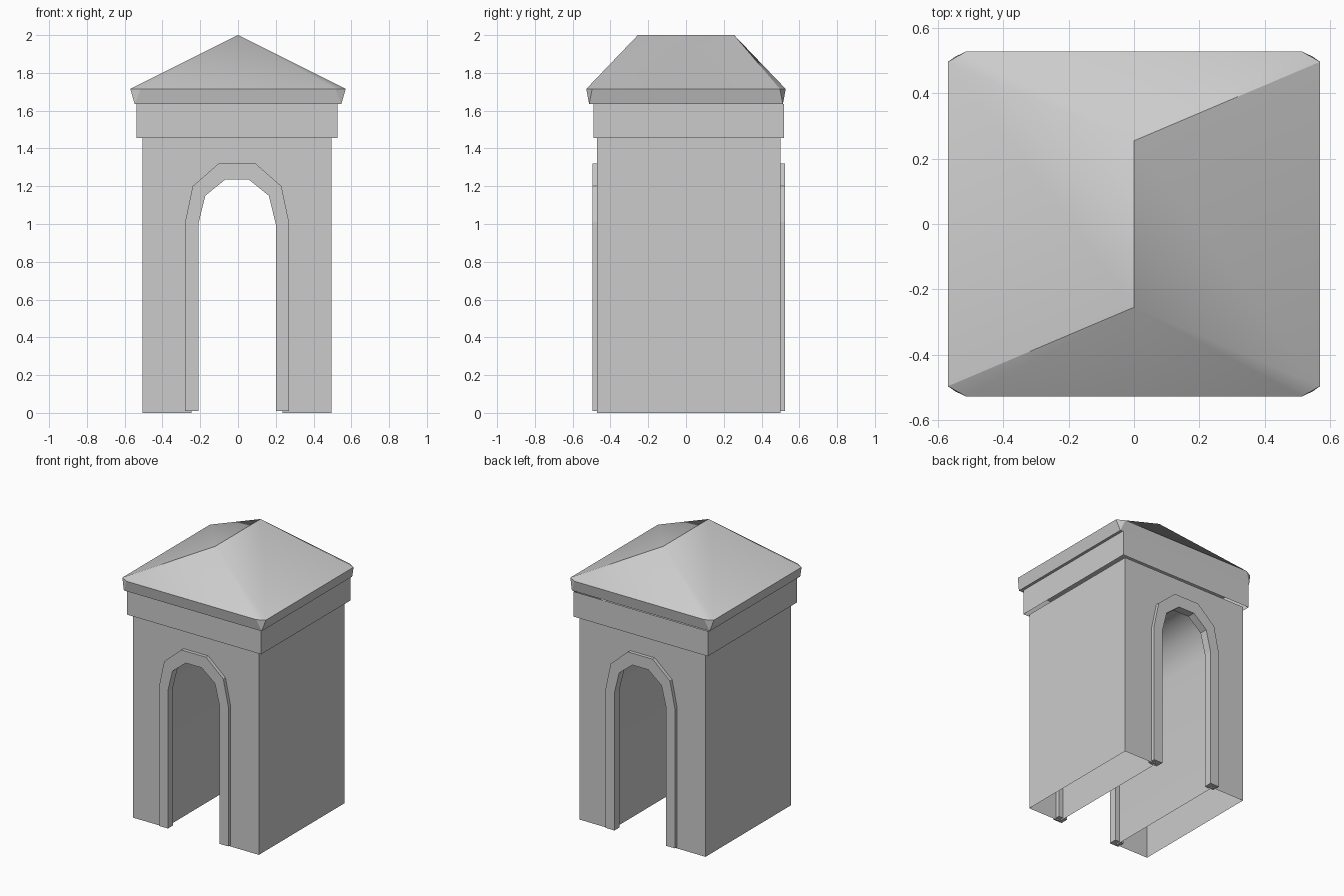
import bpy, bmesh, math

cube = bpy.data.objects.get("Cube")
if cube:
    bpy.data.objects.remove(cube, do_unlink=True)

stone = bpy.data.materials.new("grey_stone")
stone.use_nodes = True
stone.diffuse_color = (0.6, 0.6, 0.6, 1)
bsdf = next(n for n in stone.node_tree.nodes if n.type == 'BSDF_PRINCIPLED')
bsdf.inputs["Base Color"].default_value = (0.6, 0.6, 0.6, 1)
bsdf.inputs["Roughness"].default_value = 0.9

CX, CY = -0.005, 0.015  # centre of the walls


def finish(name, bm):
    bmesh.ops.recalc_face_normals(bm, faces=bm.faces[:])
    mesh = bpy.data.meshes.new(name)
    bm.to_mesh(mesh)
    bm.free()
    mesh.materials.append(stone)
    obj = bpy.data.objects.new(name, mesh)
    bpy.context.collection.objects.link(obj)
    return obj


def prism(name, outline, y0, y1, open_bottom=False, smooth_angle=0):
    """Extrude an (x, z) outline from y0 to y1."""
    bm = bmesh.new()
    front = [bm.verts.new((x + CX, y0, z)) for x, z in outline]
    back = [bm.verts.new((x + CX, y1, z)) for x, z in outline]
    bm.faces.new(front)
    bm.faces.new(back[::-1])
    n = len(outline)
    for i in range(n):
        j = (i + 1) % n
        if open_bottom and outline[i][1] == 0 and outline[j][1] == 0:
            continue
        bm.faces.new((front[i], back[i], back[j], front[j]))
    if smooth_angle:
        bm.normal_update()
        bmesh.ops.recalc_face_normals(bm, faces=bm.faces[:])
        for f in bm.faces:
            f.smooth = True
        for e in bm.edges:
            e.smooth = e.calc_face_angle(math.pi) < smooth_angle
    return finish(name, bm)


def arch(half, foot):
    """Left half of an arch, mirrored into a full path."""
    left = [(-x, z) for x, z in [(half[0][0], foot)] + half]
    return left + [(-x, z) for x, z in reversed(left)]


inner = [(0.205, 1.0), (0.168, 1.15), (0.063, 1.235)]
outer = [(0.275, 1.01), (0.235, 1.2), (0.098, 1.32)]
middle = [((a + c) / 2, (b + d) / 2) for (a, b), (c, d) in zip(inner, outer)]

# Walls with the passage through them, open underneath
walls = [(0.5, 0), (0.5, 1.455), (-0.5, 1.455), (-0.5, 0)]
prism("walls", walls + arch(middle, 0), CY - 0.485, CY + 0.485,
      open_bottom=True, smooth_angle=math.radians(45))

# Raised arch trims, front and back
trim = arch(outer, 0.01) + arch(inner, 0.01)[::-1]
for name, side in (("front_arch_trim", -1), ("back_arch_trim", 1)):
    ys = sorted((CY + side * 0.51, CY + side * 0.453))
    prism(name, trim, *ys)


def rectangle(bm, x, y, z, cx=0, cy=0):
    return [bm.verts.new((cx + sx * x, cy + sy * y, z))
            for sx, sy in ((-1, -1), (1, -1), (1, 1), (-1, 1))]


# Frieze band, a hollow sleeve around the top of the walls
bm = bmesh.new()
low = rectangle(bm, 0.532, 0.505, 1.455, CX, CY)
high = rectangle(bm, 0.532, 0.505, 1.635, CX, CY)
for i in range(4):
    j = (i + 1) % 4
    bm.faces.new((low[i], low[j], high[j], high[i]))
finish("frieze", bm)

# Cornice flaring from a rectangle to a rectangle with cut corners
EAVE = 1.715


def eave_ring(bm):
    """Pairs of corner points: (on the side edge, on the front or back edge)."""
    return [(bm.verts.new((sx * 0.57, sy * 0.497, EAVE)),
             bm.verts.new((sx * 0.515, sy * 0.528, EAVE)))
            for sx, sy in ((-1, -1), (1, -1), (1, 1), (-1, 1))]


bm = bmesh.new()
base = rectangle(bm, 0.547, 0.513, 1.635)
ring = eave_ring(bm)
bm.faces.new(base[::-1])
for i in range(4):
    j = (i + 1) % 4
    k = 1 - i % 2  # front and back use the second point of each pair
    bm.faces.new((base[i], base[j], ring[j][k], ring[i][k]))
    bm.faces.new((base[i], ring[i][0], ring[i][1]))
finish("cornice", bm)

# Hipped roof with a short ridge; two opposite hips stay crisp
bm = bmesh.new()
ring = eave_ring(bm)
ridge = [bm.verts.new((0, y, 2)) for y in (-0.255, 0.255)]
tops = [ridge[0], ridge[0], ridge[1], ridge[1]]
for i in range(4):
    j = (i + 1) % 4
    k = 1 - i % 2
    face = [ring[i][k], ring[j][k], tops[j]]
    if tops[i] is not tops[j]:
        face.append(tops[i])
    bm.faces.new(face)
    bm.faces.new((ring[i][0], ring[i][1], tops[i]))
for f in bm.faces:
    f.smooth = True
for a, b in ((ridge[0], ridge[1]), (ridge[0], ring[0][0]), (ridge[1], ring[2][0])):
    bm.edges.get((a, b)).smooth = False
bmesh.ops.recalc_face_normals(bm, faces=bm.faces[:])
finish("roof", bm)
